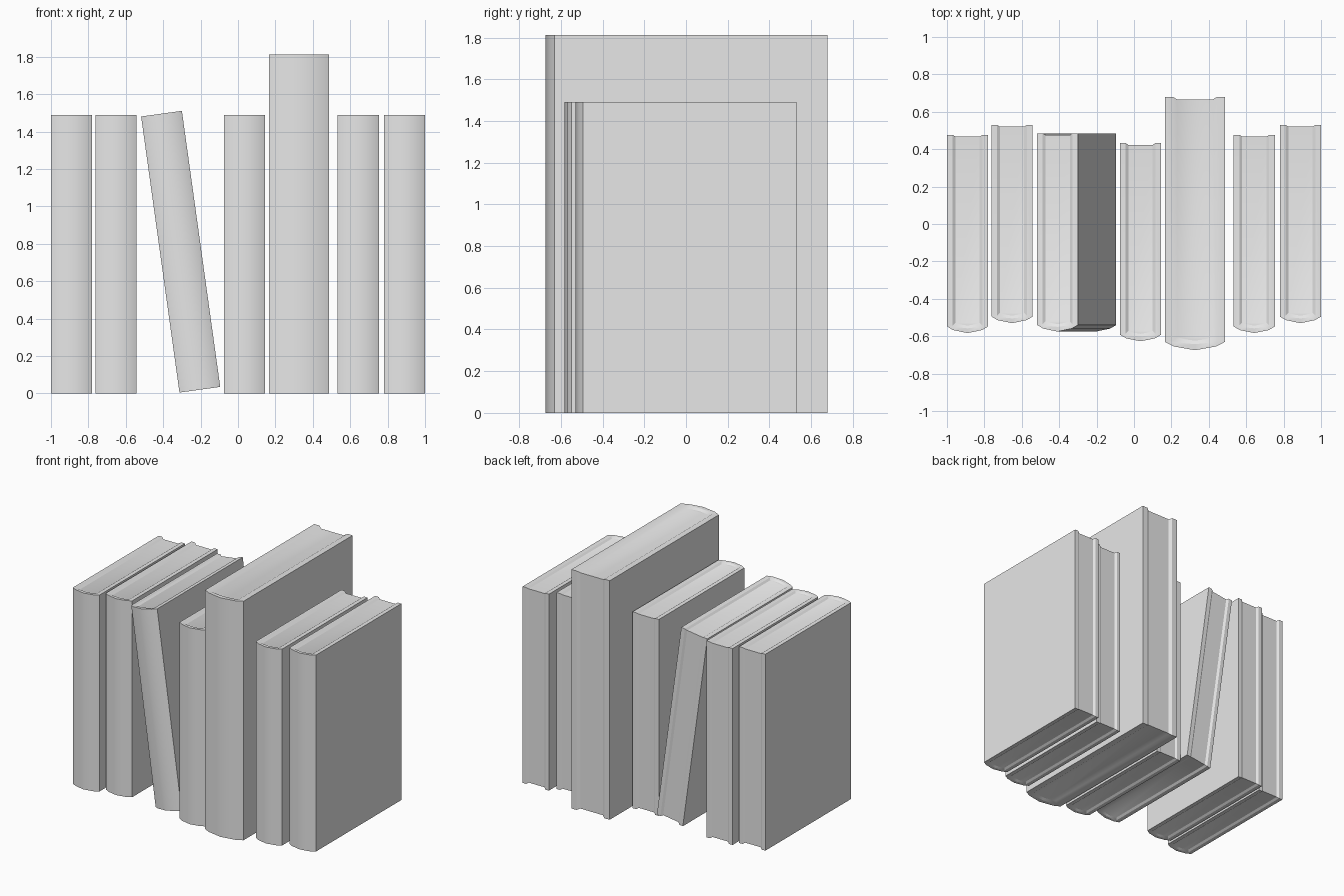
import bpy, bmesh

cube = bpy.data.objects.get("Cube")
if cube:
    bpy.data.objects.remove(cube, do_unlink=True)

grey = bpy.data.materials.new("plain grey")
grey.use_nodes = True
grey.diffuse_color = (0.8, 0.8, 0.8, 1)
grey.node_tree.nodes["Principled BSDF"].inputs["Base Color"].default_value = (0.8, 0.8, 0.8, 1)

WIDTH, DEPTH, HEIGHT = 0.22, 1.06, 1.49
RECESS = 0.01  # how far the pages sit below the cover edge


def outline(inset, front, sag, back):
    """U-shaped line from the back, around the curved spine, to the back."""
    half = WIDTH / 2 - inset
    spine = [(-1, 1), (-0.7, 0.45), (0, 0), (0.7, 0.45), (1, 1)]
    points = [(u * half, -DEPTH / 2 + front + sag * v) for u, v in spine]
    return [(-half, back)] + points + [(half, back)]


def book(name, x, y, z=0, scale=(1, 1, 1), lean=0):
    bm = bmesh.new()
    back = DEPTH / 2

    def ring(points, inset_z):
        return [[bm.verts.new((px, py, h)) for px, py in points]
                for h in (inset_z, HEIGHT - inset_z)]

    cover = ring(outline(0, 0, 0.035, back), 0)
    inner = ring(outline(0.03, 0.025, 0.015, back), 0)
    pages = ring(outline(0.045, 0.04, 0.015, back - RECESS), RECESS)
    last = len(cover[0]) - 1

    # Cover rim, sloped inner edge and page surface at both ends
    for end in (0, 1):
        for a, b in ((cover, inner), (inner, pages)):
            for i in range(last):
                bm.faces.new((a[end][i], a[end][i + 1], b[end][i + 1], b[end][i]))
        bm.faces.new(pages[end])
    # Cover boards and spine
    for i in range(last):
        bm.faces.new((cover[0][i], cover[0][i + 1], cover[1][i + 1], cover[1][i]))
    # Back edges of the boards and the page edges between them
    for i in (0, last):
        for a, b in ((cover, inner), (inner, pages)):
            bm.faces.new((a[0][i], b[0][i], b[1][i], a[1][i]))
    bm.faces.new((pages[0][0], pages[0][last], pages[1][last], pages[1][0]))

    bmesh.ops.recalc_face_normals(bm, faces=bm.faces)
    bmesh.ops.scale(bm, vec=scale, verts=bm.verts)
    mesh = bpy.data.meshes.new(name)
    bm.to_mesh(mesh)
    bm.free()
    mesh.materials.append(grey)
    obj = bpy.data.objects.new(name, mesh)
    obj.location = (x, y, z)
    obj.rotation_euler.y = lean
    bpy.context.collection.objects.link(obj)
    bpy.ops.object.select_all(action='DESELECT')
    obj.select_set(True)
    bpy.context.view_layer.objects.active = obj
    bpy.ops.object.shade_smooth_by_angle(angle=0.52)


# Row of books along the shelf
book("far_right_book", -0.89, -0.053)
book("second_right_book", -0.652, 0)
book("leaning_book", -0.204, -0.045, z=0.02, lean=-0.138)
book("middle_book", 0.035, -0.097)
book("tall_book", 0.326, 0.002, scale=(1.46, 1.277, 1.217))
book("second_left_book", 0.643, -0.053)
book("far_left_book", 0.89, 0)
